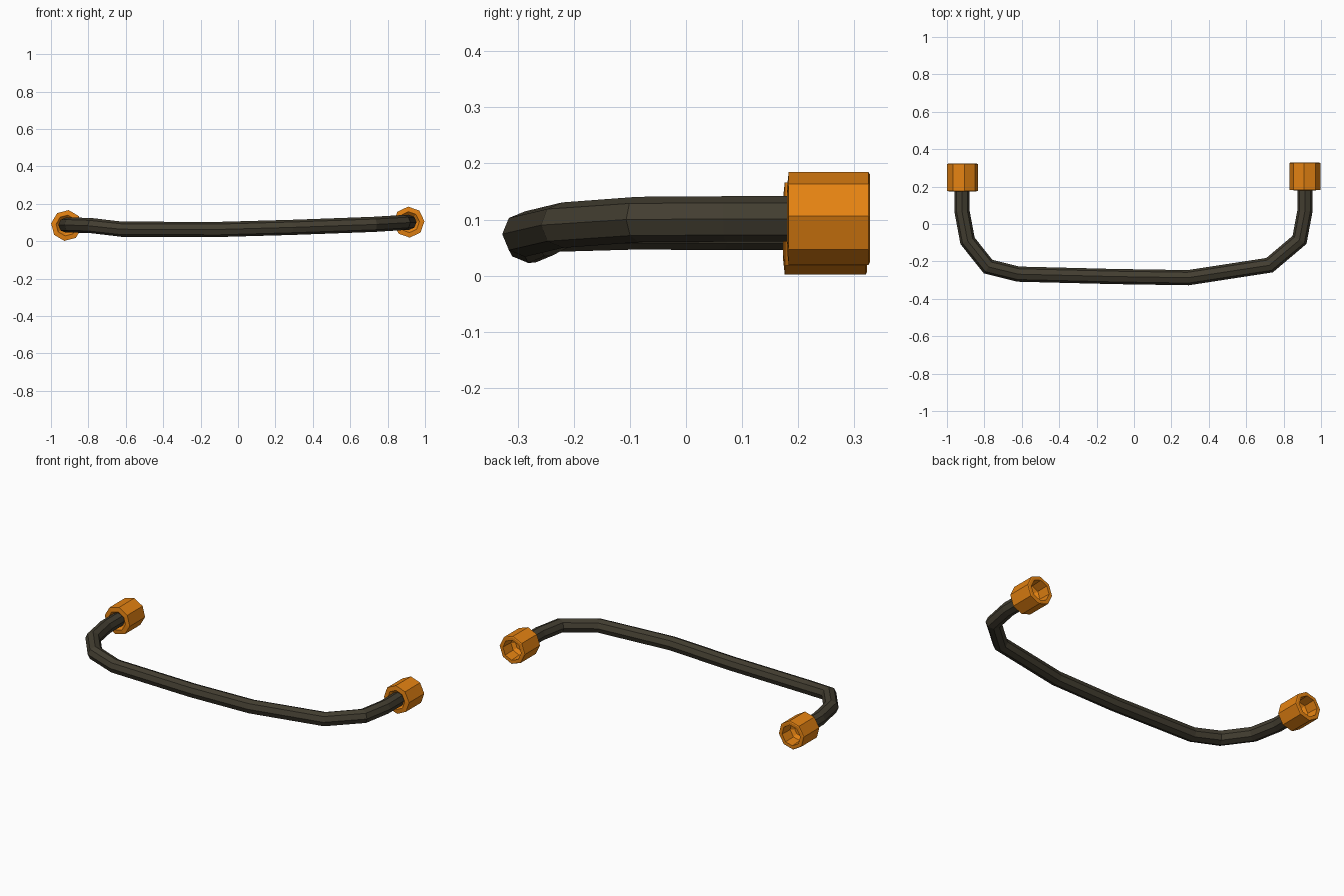
import bpy, bmesh, math
from mathutils import Vector

if "Cube" in bpy.data.objects:
    bpy.data.objects.remove(bpy.data.objects["Cube"])

SIDES = 8


def material(name, rgb):
    m = bpy.data.materials.new(name)
    m.diffuse_color = (*rgb, 1)
    m.use_nodes = True
    m.node_tree.nodes["Principled BSDF"].inputs["Base Color"].default_value = m.diffuse_color
    return m


def make_object(name, bm, mat):
    bmesh.ops.recalc_face_normals(bm, faces=bm.faces)
    me = bpy.data.meshes.new(name)
    bm.to_mesh(me)
    bm.free()
    me.materials.append(mat)
    ob = bpy.data.objects.new(name, me)
    bpy.context.collection.objects.link(ob)
    return ob


def skin(bm, rings):
    """Join successive rings with quads and cap both ends."""
    vs = [[bm.verts.new(p) for p in ring] for ring in rings]
    for a, b in zip(vs, vs[1:]):
        for i in range(SIDES):
            j = (i + 1) % SIDES
            bm.faces.new((a[i], a[j], b[j], b[i]))
    bm.faces.new(vs[0])
    bm.faces.new(vs[-1])


def tube(name, path, radius, mat):
    pts = [Vector(p) for p in path]
    rings = []
    for k, p in enumerate(pts):
        d_in = (p - pts[max(k - 1, 0)]).normalized()
        d_out = (pts[min(k + 1, len(pts) - 1)] - p).normalized()
        t = (d_in + d_out).normalized()
        miter = 1 / max(t.dot(d_out if k == 0 else d_in), 0.5)
        side = t.cross(Vector((0, 0, 1))).normalized()
        up = side.cross(t)
        rings.append([p + side * (radius * miter * math.cos(a)) + up * (radius * math.sin(a))
                      for a in (math.tau * i / SIDES for i in range(SIDES))])
    bm = bmesh.new()
    skin(bm, rings)
    return make_object(name, bm, mat)


def nut(name, x, z, y0, y1, twist, mat):
    # closed turned profile: front recess, outer wall, back socket
    profile = [(0.036, y0 + 0.02), (0.056, y0), (0.083, y0 + 0.003), (0.083, y1 - 0.003),
               (0.078, y1), (0.06, y1), (0.056, y1 - 0.07), (0.036, y1 - 0.085)]
    rings = [[(x + r * math.cos(a), y, z + r * math.sin(a))
              for a in (twist + math.tau * i / SIDES for i in range(SIDES))]
             for r, y in profile]
    bm = bmesh.new()
    skin(bm, rings)
    return make_object(name, bm, mat)


rubber = material("dark hose", (0.055, 0.047, 0.03))
orange = material("orange fitting", (0.78, 0.225, 0.006))

# bent hose between the two fittings
tube("hose", [(-0.92, 0.215, 0.086), (-0.92, 0.07, 0.086), (-0.89, -0.09, 0.087),
              (-0.78, -0.228, 0.083), (-0.62, -0.268, 0.064), (-0.1, -0.281, 0.063),
              (0.29, -0.287, 0.074), (0.725, -0.22, 0.09), (0.885, -0.085, 0.10),
              (0.914, 0.07, 0.101), (0.914, 0.215, 0.101)], 0.0405, rubber)

# end nuts
nut("left_nut", -0.917, 0.084, 0.173, 0.323, math.radians(-8), orange)
nut("right_nut", 0.914, 0.102, 0.18, 0.328, math.radians(3), orange)
